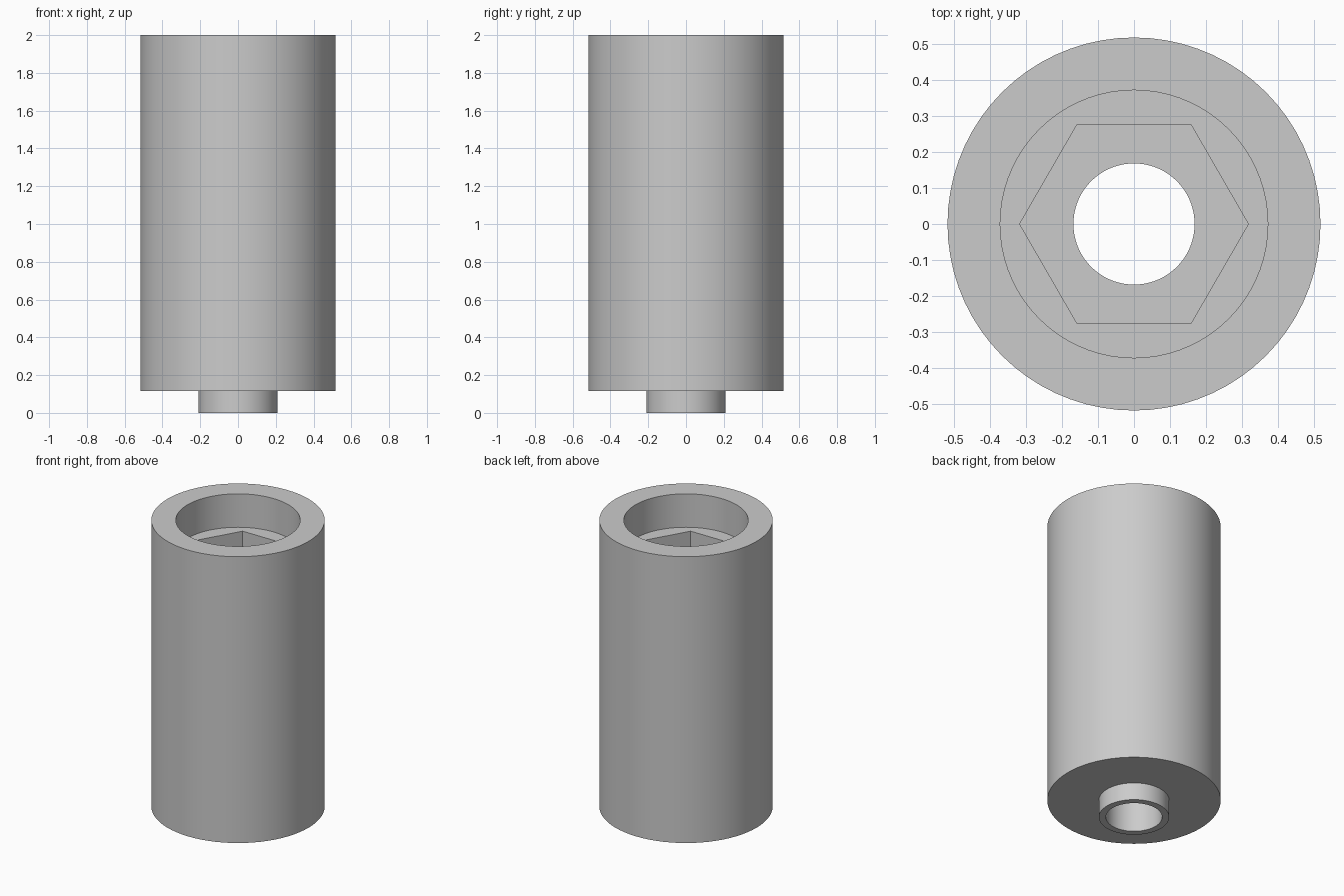
import bpy
import bmesh
import math

if "Cube" in bpy.data.objects:
    bpy.data.objects.remove(bpy.data.objects["Cube"])

SEGMENTS = 72
grey = bpy.data.materials.new("plain grey")
grey.diffuse_color = (0.6, 0.6, 0.6, 1)
grey.use_nodes = True
grey.node_tree.nodes["Principled BSDF"].inputs["Base Color"].default_value = grey.diffuse_color


def prism(name, radius, z0, z1, sides=SEGMENTS):
    """Upright prism with its first corner on +x."""
    bm = bmesh.new()
    ring = [bm.verts.new((radius * math.cos(2 * math.pi * i / sides),
                          radius * math.sin(2 * math.pi * i / sides), z0))
            for i in range(sides)]
    base = bm.faces.new(ring)
    top = bmesh.ops.extrude_face_region(bm, geom=[base])["geom"]
    bmesh.ops.translate(bm, vec=(0, 0, z1 - z0),
                        verts=[v for v in top if isinstance(v, bmesh.types.BMVert)])
    bmesh.ops.recalc_face_normals(bm, faces=bm.faces)
    mesh = bpy.data.meshes.new(name)
    bm.to_mesh(mesh)
    bm.free()
    mesh.materials.append(grey)
    obj = bpy.data.objects.new(name, mesh)
    bpy.context.collection.objects.link(obj)
    return obj


def combine(target, tool, operation):
    """Apply a boolean and discard the tool."""
    bpy.context.view_layer.objects.active = target
    mod = target.modifiers.new(operation, "BOOLEAN")
    mod.operation = operation
    mod.solver = "EXACT"
    mod.object = tool
    bpy.ops.object.modifier_apply(modifier=mod.name)
    bpy.data.objects.remove(tool)


# Sleeve with a locating collar underneath
spacer = prism("spacer_sleeve", 0.517, 0.115, 2.0)
combine(spacer, prism("collar", 0.21, 0.0, 0.3), "UNION")

# Round recess, hexagonal nut pocket and through bore
combine(spacer, prism("round_recess", 0.371, 1.78, 2.2), "DIFFERENCE")
combine(spacer, prism("nut_pocket", 0.317, 1.0, 1.9, 6), "DIFFERENCE")
combine(spacer, prism("through_bore", 0.168, -0.2, 1.2), "DIFFERENCE")

# Smooth walls with crisp rims
bpy.ops.object.select_all(action="DESELECT")
spacer.select_set(True)
bpy.context.view_layer.objects.active = spacer
bpy.ops.object.shade_smooth_by_angle(angle=math.radians(30))
